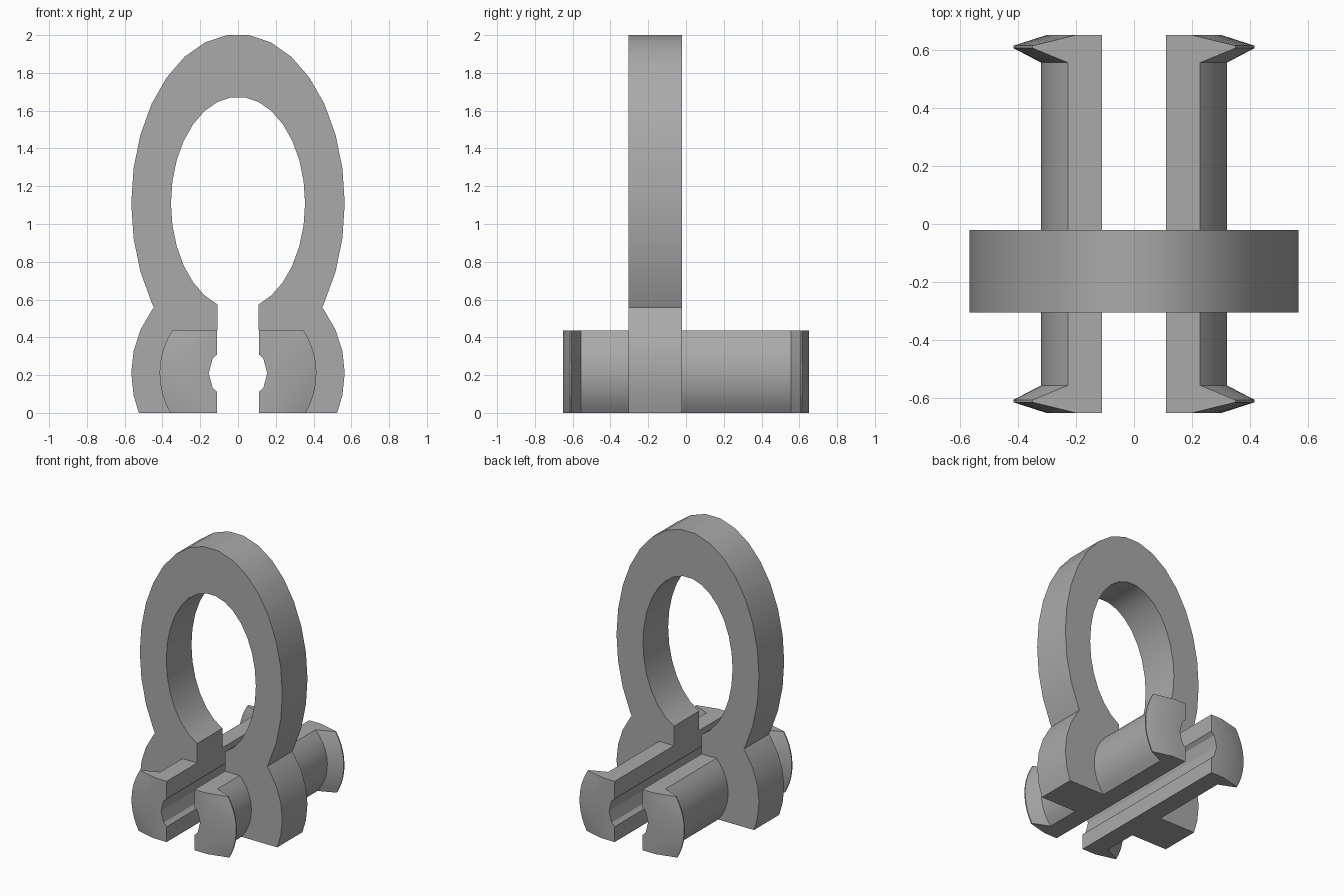
import bpy, bmesh
from math import sin, cos, radians, asin, sqrt

if "Cube" in bpy.data.objects:
    bpy.data.objects.remove(bpy.data.objects["Cube"])

GREY = (0.4, 0.4, 0.4)
grey = bpy.data.materials.new("plain grey")
grey.diffuse_color = (*GREY, 1)
grey.use_nodes = True
grey.node_tree.nodes["Principled BSDF"].inputs["Base Color"].default_value = (*GREY, 1)

SLOT = 0.11           # half width of the slot
AXIS = 0.21           # height of the pin axis
PIN_TOP = 0.435
RING_Z = 1.11
PLATE_FRONT, PLATE_BACK = -0.305, -0.02


def polar(angle, rx, rz, zc):
    return rx * cos(radians(angle)), zc + rz * sin(radians(angle))


def loft(name, sections):
    """Join matching (y, outline) sections into a closed solid."""
    bm = bmesh.new()
    loops = [[bm.verts.new((x, y, z)) for x, z in pts] for y, pts in sections]
    n = len(loops[0])
    for a, b in zip(loops, loops[1:]):
        for i in range(n):
            j = (i + 1) % n
            bm.faces.new((a[i], a[j], b[j], b[i]))
    bm.faces.new(loops[0])
    bm.faces.new(loops[-1])
    bmesh.ops.recalc_face_normals(bm, faces=bm.faces)
    mesh = bpy.data.meshes.new(name)
    bm.to_mesh(mesh)
    bm.free()
    mesh.materials.append(grey)
    obj = bpy.data.objects.new(name, mesh)
    bpy.context.collection.objects.link(obj)
    bpy.ops.object.select_all(action="DESELECT")
    obj.select_set(True)
    bpy.context.view_layer.objects.active = obj
    bpy.ops.object.shade_smooth_by_angle(angle=radians(25))
    return obj


# Shallow bore cut into the slot wall, from top to bottom
bore = ([(SLOT, AXIS + 0.1)]
        + [polar(a, 0.155, 0.155, AXIS) for a in (30, 0, -30)]
        + [(SLOT, AXIS - 0.1)])

# Ring plate: oval eye above a rounded base, open at the slot
half = [polar(a, 0.355, 0.563, RING_Z) for a in range(84, -73, -12)]
half += bore + [(SLOT, 0), (0.525, 0)]
half += [polar(a, 0.565, 0.565, AXIS) for a in range(-12, 37, 12)]
half += [(0.445, 0.558)]
half += [polar(a, 0.565, 0.895, RING_Z) for a in range(-36, 85, 12)]
outline = half + [(-x, z) for x, z in reversed(half)]
loft("ring_plate", [(PLATE_FRONT, outline), (PLATE_BACK, outline)])


def pin_section(radius, side, steps=10):
    """Half disc trimmed flat above, below and at the slot."""
    low, high = asin(-AXIS / radius), asin((PIN_TOP - AXIS) / radius)
    angles = [low + (high - low) * i / steps for i in range(steps + 1)]
    pts = bore + [(SLOT, 0)]
    pts += [(radius * cos(a), AXIS + radius * sin(a)) for a in angles]
    pts += [(SLOT, PIN_TOP)]
    return [(side * x, z) for x, z in pts]


# Split pins with a barbed rim at each end
RIM = [(0.555, 0.32), (0.605, 0.415), (0.613, 0.415), (0.65, 0.3)]
for side, side_name in ((1, "left"), (-1, "right")):
    for end, start, end_name in ((-1, PLATE_FRONT, "front"), (1, PLATE_BACK, "back")):
        stations = [(start, 0.32)] + [(end * y, r) for y, r in RIM]
        loft(f"{end_name}_{side_name}_pin",
             [(y, pin_section(r, side)) for y, r in stations])
